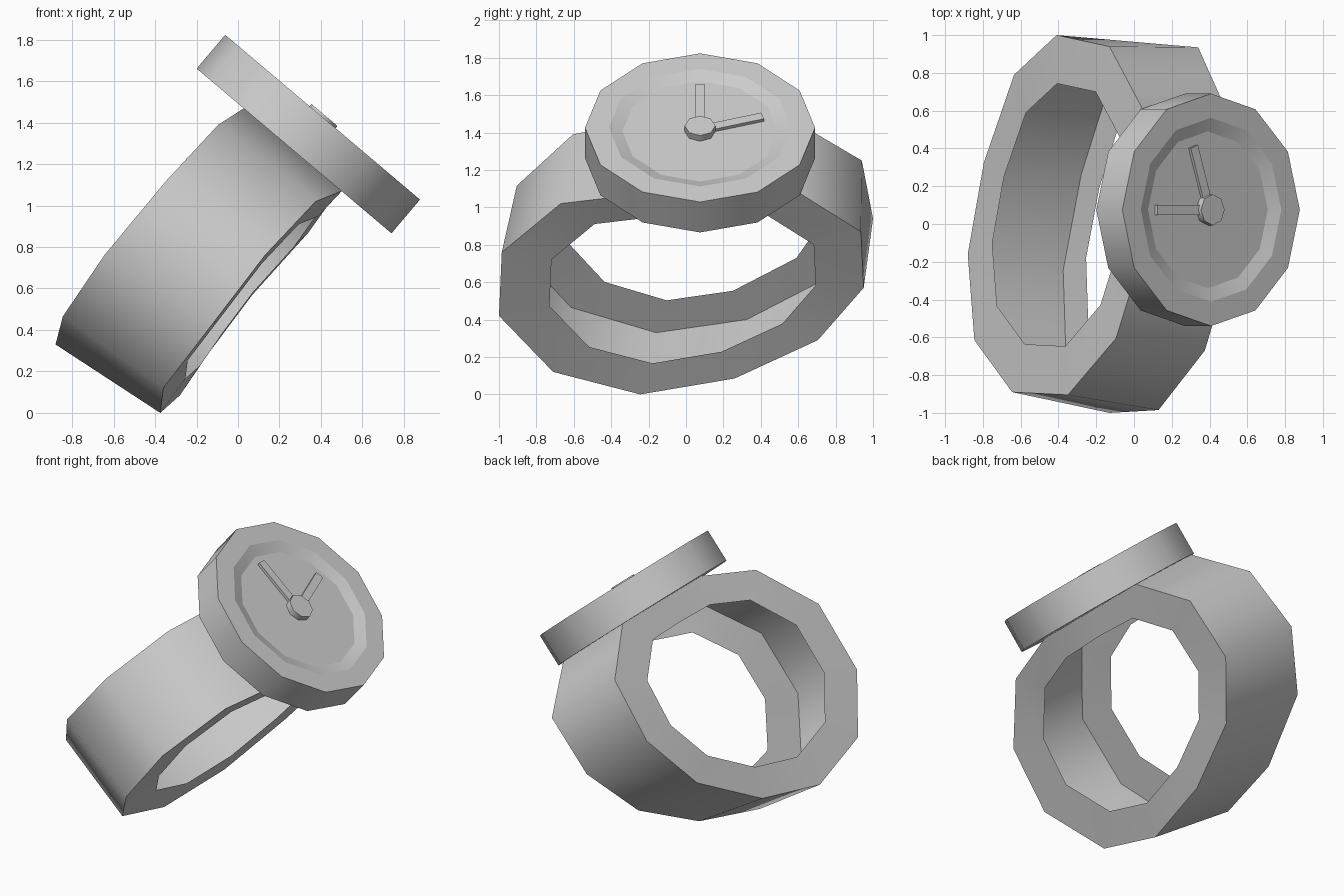
import bpy, bmesh, math
from mathutils import Vector, Matrix

if "Cube" in bpy.data.objects:
    bpy.data.objects.remove(bpy.data.objects["Cube"])

grey = bpy.data.materials.new("plain grey")
grey.diffuse_color = (0.6, 0.6, 0.6, 1)
grey.use_nodes = True
grey.node_tree.nodes["Principled BSDF"].inputs["Base Color"].default_value = grey.diffuse_color

# Dial frame: U runs down the slope, V is +y, N points out of the face
U, V, N = Vector((0.764, 0, -0.646)), Vector((0, 1, 0)), Vector((0.646, 0, 0.764))
FACE = Vector((0.408, 0.075, 1.426))
FRAME = Matrix((U, V, N)).transposed().to_4x4()
FRAME.translation = FACE


def finish(name, bm, angle):
    bmesh.ops.recalc_face_normals(bm, faces=bm.faces)
    mesh = bpy.data.meshes.new(name)
    bm.to_mesh(mesh)
    bm.free()
    obj = bpy.data.objects.new(name, mesh)
    mesh.materials.append(grey)
    bpy.context.collection.objects.link(obj)
    bpy.ops.object.select_all(action='DESELECT')
    obj.select_set(True)
    bpy.context.view_layer.objects.active = obj
    if angle:
        bpy.ops.object.shade_smooth_by_angle(angle=math.radians(angle))
    return obj


def bridge(bm, a, b):
    for i in range(len(a)):
        j = (i + 1) % len(a)
        bm.faces.new((a[i], a[j], b[j], b[i]))


def lathe(name, profile, sides):
    """Capped disc from (radius, height) steps, with every ring kept crisp."""
    bm = bmesh.new()
    rings = []
    for r, h in profile:
        angles = [math.tau * i / sides for i in range(sides)]
        rings.append([bm.verts.new(FRAME @ Vector((r * math.cos(t), r * math.sin(t), h)))
                      for t in angles])
    for a, b in zip(rings, rings[1:]):
        bridge(bm, a, b)
    bm.faces.new(rings[0])
    bm.faces.new(rings[-1])
    for f in bm.faces:
        f.smooth = True
    for ring in rings:
        for i in range(sides):
            bm.edges.get((ring[i], ring[(i + 1) % sides])).smooth = False
    return finish(name, bm, 0)


def hand(name, length, angle, width=0.053, low=-0.026, high=-0.008):
    """Flat bar reaching from the dial centre."""
    bm = bmesh.new()
    bmesh.ops.create_cube(bm, size=1)
    bm.transform(FRAME @ Matrix.Rotation(angle, 4, 'Z')
                 @ Matrix.Translation((length / 2, 0, (low + high) / 2))
                 @ Matrix.Diagonal((length, width, high - low, 1)))
    return finish(name, bm, 30)


# Band: a twelve-sided outer shell with a flat rim on each side, open inside
near_rim = [(0.07, 0.95, 0.57), (-0.14, 0.705, 0.29), (-0.28, 0.26, 0.085),
            (-0.375, -0.245, 0.0), (-0.36, -0.71, 0.12), (-0.13, -1.0, 0.42),
            (0.13, -0.985, 0.76), (0.375, -0.67, 1.02), (0.5, -0.25, 1.07),
            (0.51, 0.2, 1.08), (0.49, 0.6, 1.08), (0.34, 0.935, 0.87)]
far_rim = [(-0.41, 1.0, 0.94), (-0.635, 0.79, 0.64), (-0.795, 0.325, 0.4),
           (-0.88, -0.16, 0.33), (-0.845, -0.615, 0.465), (-0.645, -0.89, 0.76),
           (-0.35, -0.905, 1.115), (-0.095, -0.605, 1.39), (0.03, -0.2, 1.47),
           (0.04, 0.2, 1.47), (0.05, 0.6, 1.45), (-0.13, 0.94, 1.25)]
near_c, far_c = Vector((0.075, 0, 0.615)), Vector((-0.4, 0.05, 0.97))
bm = bmesh.new()
loops = []
for rim, c, scale in ((near_rim, near_c, 0.73), (near_rim, near_c, 1),
                      (far_rim, far_c, 1), (far_rim, far_c, 0.73)):
    loops.append([bm.verts.new(c + (Vector(p) - c) * scale) for p in rim])
for a, b in zip(loops, loops[1:]):
    bridge(bm, a, b)
finish("band", bm, 50)

# Dial case with a shallow recessed face
lathe("dial_case", [(0.615, -0.213), (0.615, 0), (0.487, 0), (0.415, -0.026)], 12)

# Hub and the two hands
lathe("hub", [(0.082, -0.026), (0.082, 0.014)], 8)
hand("long_hand", 0.366, math.pi)
hand("short_hand", 0.352, math.pi - math.radians(72))
